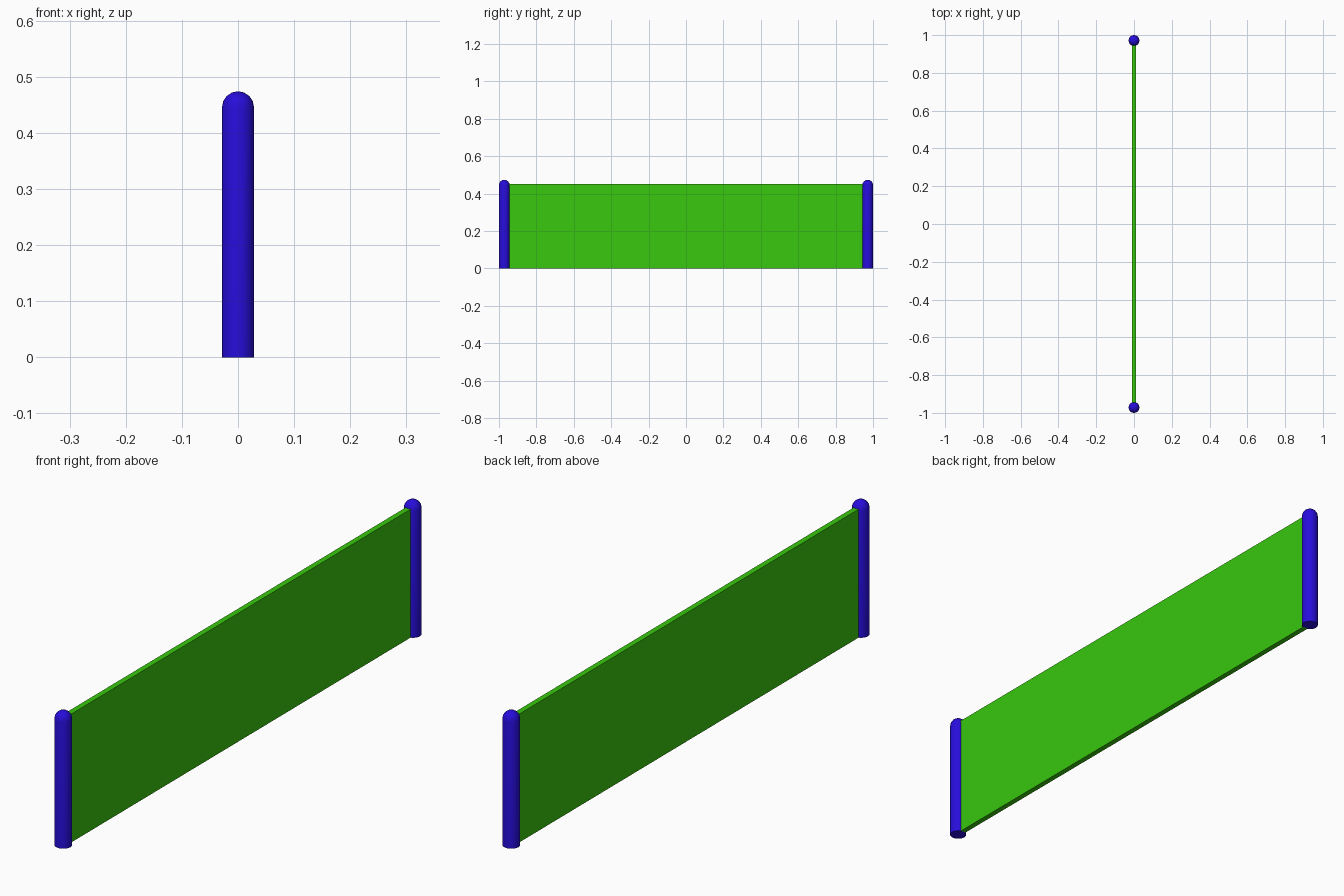
import bpy, bmesh, math

if "Cube" in bpy.data.objects:
    bpy.data.objects.remove(bpy.data.objects["Cube"])

POST_R = 0.0285
POST_TOP = 0.474
POST_Y = 1 - POST_R
PANEL_TOP = 0.452
PANEL_T = 0.02


def material(name, rgb):
    m = bpy.data.materials.new(name)
    m.diffuse_color = (*rgb, 1)
    m.use_nodes = True
    m.node_tree.nodes["Principled BSDF"].inputs["Base Color"].default_value = m.diffuse_color
    return m


blue = material("post_blue", (0.02, 0.004, 0.70))
green = material("panel_green", (0.04, 0.58, 0.004))


def post(name, y):
    """Round post with flat foot and domed top, lathed from a profile."""
    shoulder = POST_TOP - POST_R
    profile = [(0, 0), (POST_R, 0)]
    for i in range(5):
        a = math.pi / 2 * i / 4
        profile.append((POST_R * math.cos(a) if i < 4 else 0,
                        shoulder + POST_R * math.sin(a)))
    bm = bmesh.new()
    verts = [bm.verts.new((r, 0, z)) for r, z in profile]
    edges = [bm.edges.new(p) for p in zip(verts, verts[1:])]
    bmesh.ops.spin(bm, geom=verts + edges, cent=(0, 0, 0), axis=(0, 0, 1),
                   angle=math.tau, steps=32, use_duplicate=False)
    bmesh.ops.remove_doubles(bm, verts=bm.verts, dist=1e-5)
    bmesh.ops.recalc_face_normals(bm, faces=bm.faces)
    me = bpy.data.meshes.new(name)
    bm.to_mesh(me)
    bm.free()
    ob = bpy.data.objects.new(name, me)
    bpy.context.collection.objects.link(ob)
    ob.location.y = y
    me.materials.append(blue)
    bpy.ops.object.select_all(action='DESELECT')
    ob.select_set(True)
    bpy.context.view_layer.objects.active = ob
    bpy.ops.object.shade_smooth_by_angle(angle=math.radians(40))


# End posts
post("front_post", -POST_Y)
post("back_post", POST_Y)

# Thin panel running between the posts, tucked just inside them
bpy.ops.mesh.primitive_cube_add(size=1, location=(0, 0, PANEL_TOP / 2))
panel = bpy.context.object
panel.name = "panel"
panel.scale = (PANEL_T, 2 * (POST_Y - POST_R * 0.8), PANEL_TOP)
bpy.ops.object.transform_apply(location=False, rotation=False, scale=True)
panel.data.materials.append(green)
